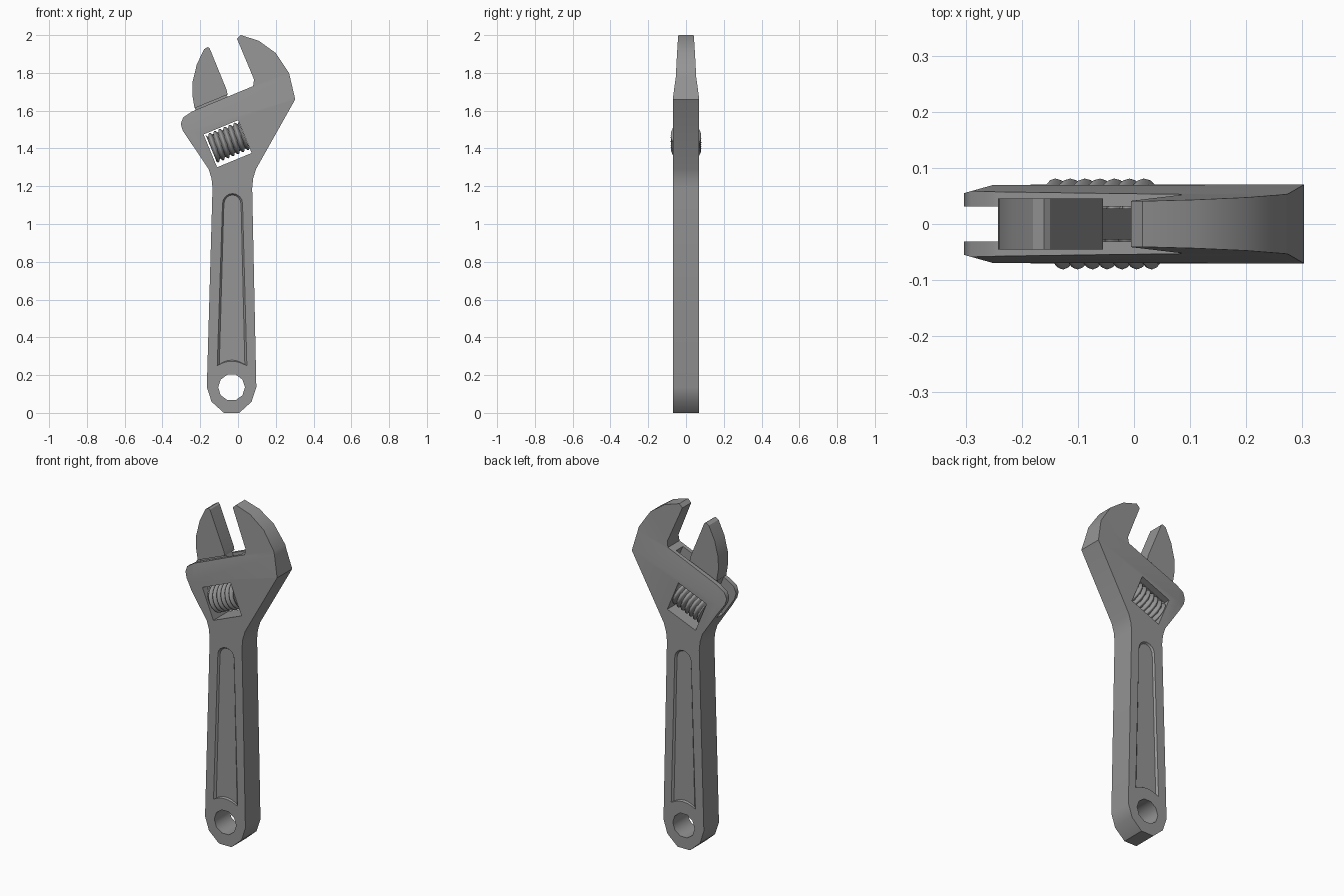
import bpy, bmesh
from math import sin, cos, pi, radians
from mathutils import Vector

if "Cube" in bpy.data.objects:
    bpy.data.objects.remove(bpy.data.objects["Cube"])

TILT = radians(22.4)
CX, CZ = -0.055, 1.425          # worm window centre

steel = bpy.data.materials.new("dark_steel")
steel.diffuse_color = (0.3, 0.3, 0.3, 1)
steel.use_nodes = True
steel.node_tree.nodes["Principled BSDF"].inputs["Base Color"].default_value = steel.diffuse_color


def tilted(u, v):
    """Head coordinates (along / across the jaw slide) to x, z."""
    return (CX + u * cos(TILT) - v * sin(TILT), CZ + u * sin(TILT) + v * cos(TILT))


def tilted_rect(u0, u1, v0, v1):
    return [tilted(u0, v0), tilted(u1, v0), tilted(u1, v1), tilted(u0, v1)]


def arc(cx, cz, r, a0, a1, n):
    return [(cx + r * cos(radians(a0 + (a1 - a0) * i / n)),
             cz + r * sin(radians(a0 + (a1 - a0) * i / n))) for i in range(n + 1)]


def loft(name, loops):
    """Closed solid through loops of 3D points with equal counts."""
    bm = bmesh.new()
    rings = [[bm.verts.new(p) for p in lp] for lp in loops]
    for a, b in zip(rings, rings[1:]):
        for i in range(len(a)):
            j = (i + 1) % len(a)
            bm.faces.new((a[i], a[j], b[j], b[i]))
    bm.faces.new(rings[0])
    bm.faces.new(rings[-1])
    bmesh.ops.recalc_face_normals(bm, faces=bm.faces)
    me = bpy.data.meshes.new(name)
    bm.to_mesh(me)
    bm.free()
    me.materials.append(steel)
    ob = bpy.data.objects.new(name, me)
    bpy.context.collection.objects.link(ob)
    return ob


def prism(name, pts, h):
    return loft(name, [[(x, y, z) for x, z in pts] for y in (-h, h)])


def cut(target, cutter):
    cutter.hide_render = True
    m = target.modifiers.new("cut", 'BOOLEAN')
    m.operation, m.solver, m.object = 'DIFFERENCE', 'EXACT', cutter
    bpy.context.view_layer.objects.active = target
    bpy.ops.object.modifier_apply(modifier=m.name)
    bpy.data.objects.remove(cutter)


def smooth(ob, angle):
    bpy.ops.object.select_all(action='DESELECT')
    ob.select_set(True)
    bpy.context.view_layer.objects.active = ob
    bpy.ops.object.shade_smooth_by_angle(angle=radians(angle))


# Body: handle, head and fixed jaw in one outline
outline = arc(-0.034, 0.136, 0.131, 180, 360, 5)
outline = [(x, 0.0 if z < 0.02 else z) for x, z in outline]
outline += [(0.075, 1.19), (0.08, 1.24), (0.095, 1.29),
            (0.303, 1.66), (0.285, 1.80), (0.20, 1.905), (0.11, 1.97),
            (0.015, 2.0), (-0.005, 1.98), (0.085, 1.765), (0.08, 1.73),
            (-0.245, 1.595), (-0.29, 1.565), (-0.303, 1.53), (-0.293, 1.495),
            (-0.155, 1.29), (-0.14, 1.24), (-0.135, 1.19)]
outline = [(0.27 if x == 0.285 else x, z) for x, z in outline]
body = prism("body", outline, 0.07)

# Thin the head above the crease line, less steeply near the jaw tip, and at its left end
nrm = Vector((-0.29, 0, 0.957))
base = Vector((0.0, 0, 1.57))
planes = [(base, nrm), (base + nrm * 0.12, nrm), (Vector((-0.25, 0, 0)), Vector((1, 0, 0)))]
bm = bmesh.new()
bm.from_mesh(body.data)
for co, no in planes:
    bmesh.ops.bisect_plane(bm, geom=bm.verts[:] + bm.edges[:] + bm.faces[:],
                           plane_co=co, plane_no=no)
for v in bm.verts:
    if v.co.z > 1.3:
        d = max((v.co - base).dot(nrm), 0)
        h = 0.07 - 0.016 * min(d, 0.12) / 0.12 - 0.013 * max(d - 0.12, 0) / 0.28
        h = min(h, 0.055 + max(v.co.x + 0.303, 0) * 0.28)
        v.co.y = h if v.co.y > 0 else -h
bm.to_mesh(body.data)
bm.free()

# Hanging hole, worm window, jaw slot
cut(body, prism("hole_cutter", arc(-0.034, 0.135, 0.071, 0, 324, 9), 0.2))
cut(body, prism("slot_cutter", tilted_rect(-0.5, 0.2, 0.03, 0.35), 0.031))
cut(body, prism("window_cutter", tilted_rect(-0.099, 0.099, -0.094, 0.094), 0.2))

# Shallow handle panels with sloped walls, both sides
panel = arc(-0.029, 1.108, 0.053, 0, 180, 8) + [(-0.110, 0.25)]
panel += arc(-0.033, 0.135, 0.138, 118, 62, 6) + [(0.047, 0.25)]
inner = [(-0.031 + (x + 0.031) * 0.86, 0.7 + (z - 0.7) * 0.985) for x, z in panel]
for s in (-1, 1):
    cut(body, loft("panel_cutter", [[(x, s * 0.1, z) for x, z in panel],
                                    [(x, s * 0.07, z) for x, z in panel],
                                    [(x, s * 0.06, z) for x, z in inner]]))
smooth(body, 38)

# Movable jaw and the slide that carries it
jaw = prism("movable_jaw", [(-0.23, 1.613), (-0.055, 1.685), (-0.06, 1.71), (-0.15, 1.93),
                            (-0.16, 1.937), (-0.18, 1.925), (-0.218, 1.845),
                            (-0.24, 1.755), (-0.242, 1.685)], 0.045)
smooth(jaw, 30)
prism("jaw_slide", tilted_rect(-0.088, 0.095, 0.095, 0.25), 0.028)

# Worm screw: helical ridges around the slide direction
PITCH, HALF, SIDES, STEPS = 0.0285, 0.094, 24, 56
rings = []
for i in range(STEPS + 1):
    u = -HALF + 2 * HALF * i / STEPS
    ring = []
    for k in range(SIDES):
        t = 2 * pi * k / SIDES
        r = 0.064 + 0.017 * abs(sin(pi * (u / PITCH - k / SIDES)))
        x, z = tilted(u + 0.004, 0.008 + r * cos(t))
        ring.append((x, r * sin(t), z))
    rings.append(ring)
worm = loft("worm_screw", rings)
smooth(worm, 50)
